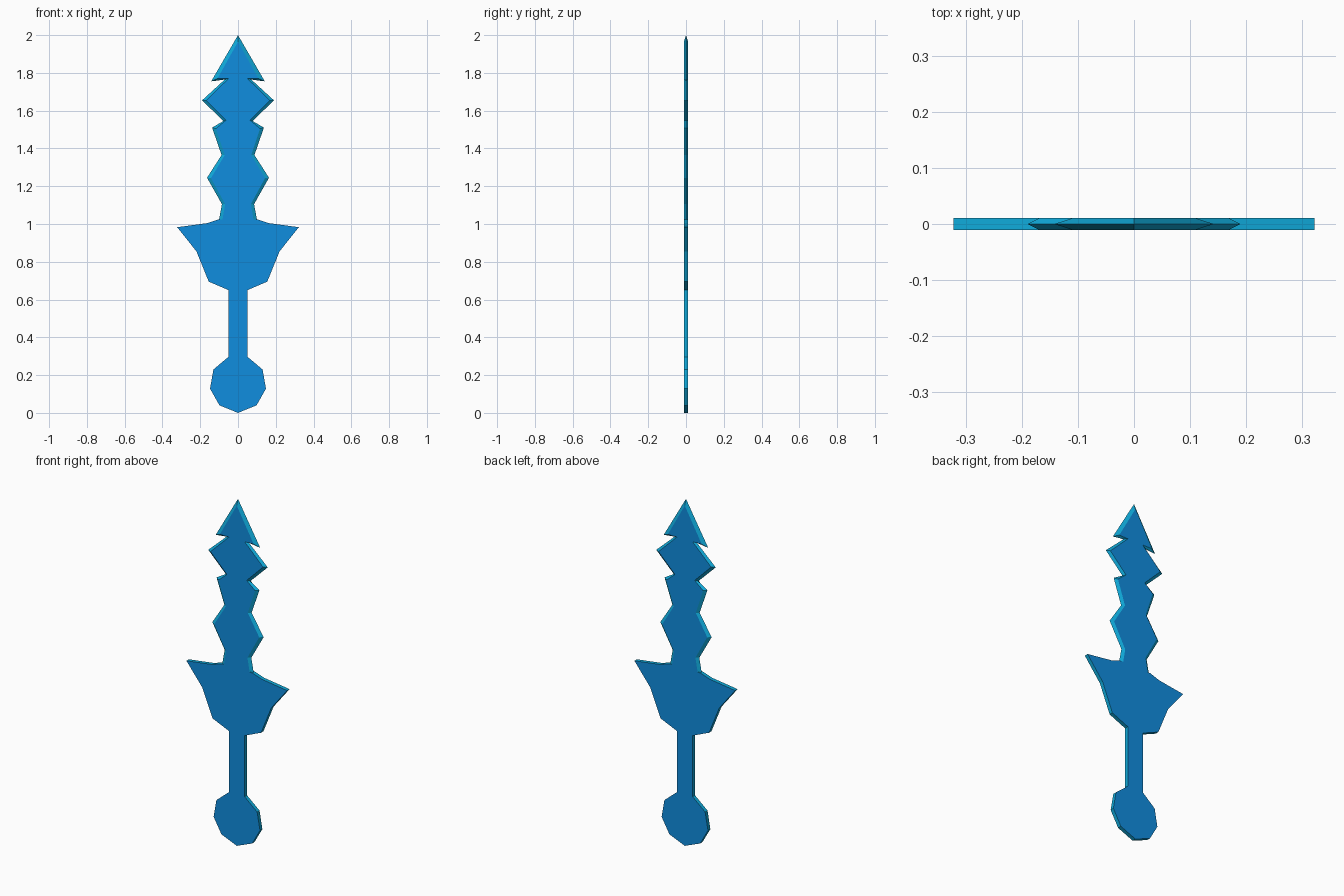
import bpy, bmesh

if "Cube" in bpy.data.objects:
    bpy.data.objects.remove(bpy.data.objects["Cube"])

T = 0.011  # half thickness


def material(name, color):
    m = bpy.data.materials.new(name)
    m.diffuse_color = color
    m.use_nodes = True
    m.node_tree.nodes["Principled BSDF"].inputs["Base Color"].default_value = m.diffuse_color
    return m


BLUE = material("face_blue", (0.005, 0.27, 0.74, 1))
CYAN = material("edge_cyan", (0.005, 0.40, 0.70, 1))


def mirrored(half):
    # close a right-hand half profile with its left-hand mirror
    return half + [(-x, z) for x, z in reversed(half) if x > 0]


def plate(name, rim, flat=None):
    # flat plate; when "flat" is given the sides bevel to a sharp rim at y = 0
    rim = mirrored(rim)
    layers = [(rim, -T), (rim, T)]
    if flat:
        flat = mirrored(flat)
        layers = [(flat, -T), (rim, 0), (flat, T)]
    bm = bmesh.new()
    rings = [[bm.verts.new((x, y, z)) for x, z in pts] for pts, y in layers]
    n = len(rim)
    for a, b in zip(rings, rings[1:]):
        for i in range(n):
            j = (i + 1) % n
            bm.faces.new((a[i], a[j], b[j], b[i])).material_index = 1
    bm.faces.new(rings[0])
    bm.faces.new(rings[-1][::-1])
    bmesh.ops.recalc_face_normals(bm, faces=bm.faces)
    me = bpy.data.meshes.new(name)
    bm.to_mesh(me)
    bm.free()
    me.materials.append(BLUE)
    me.materials.append(CYAN)
    ob = bpy.data.objects.new(name, me)
    bpy.context.collection.objects.link(ob)
    return ob


# jagged blade with bevelled cutting edges
plate("blade",
      [(0, 2.0), (0.142, 1.755), (0.07, 1.765), (0.19, 1.655), (0.078, 1.545),
       (0.137, 1.51), (0.087, 1.365), (0.164, 1.245), (0.085, 1.105), (0.10, 1.025)],
      [(0, 1.965), (0.108, 1.771), (0.05, 1.77), (0.168, 1.655), (0.063, 1.55),
       (0.117, 1.505), (0.07, 1.365), (0.143, 1.243), (0.068, 1.105), (0.082, 1.025)])

# winged guard
plate("guard", [(0.10, 1.025), (0.16, 1.005), (0.322, 0.983), (0.22, 0.855),
                (0.155, 0.695), (0.05, 0.65)])

# grip
plate("grip", [(0.05, 0.65), (0.05, 0.297)])

# rounded pommel
plate("pommel", [(0.05, 0.297), (0.13, 0.23), (0.148, 0.128), (0.098, 0.04), (0, 0)])
